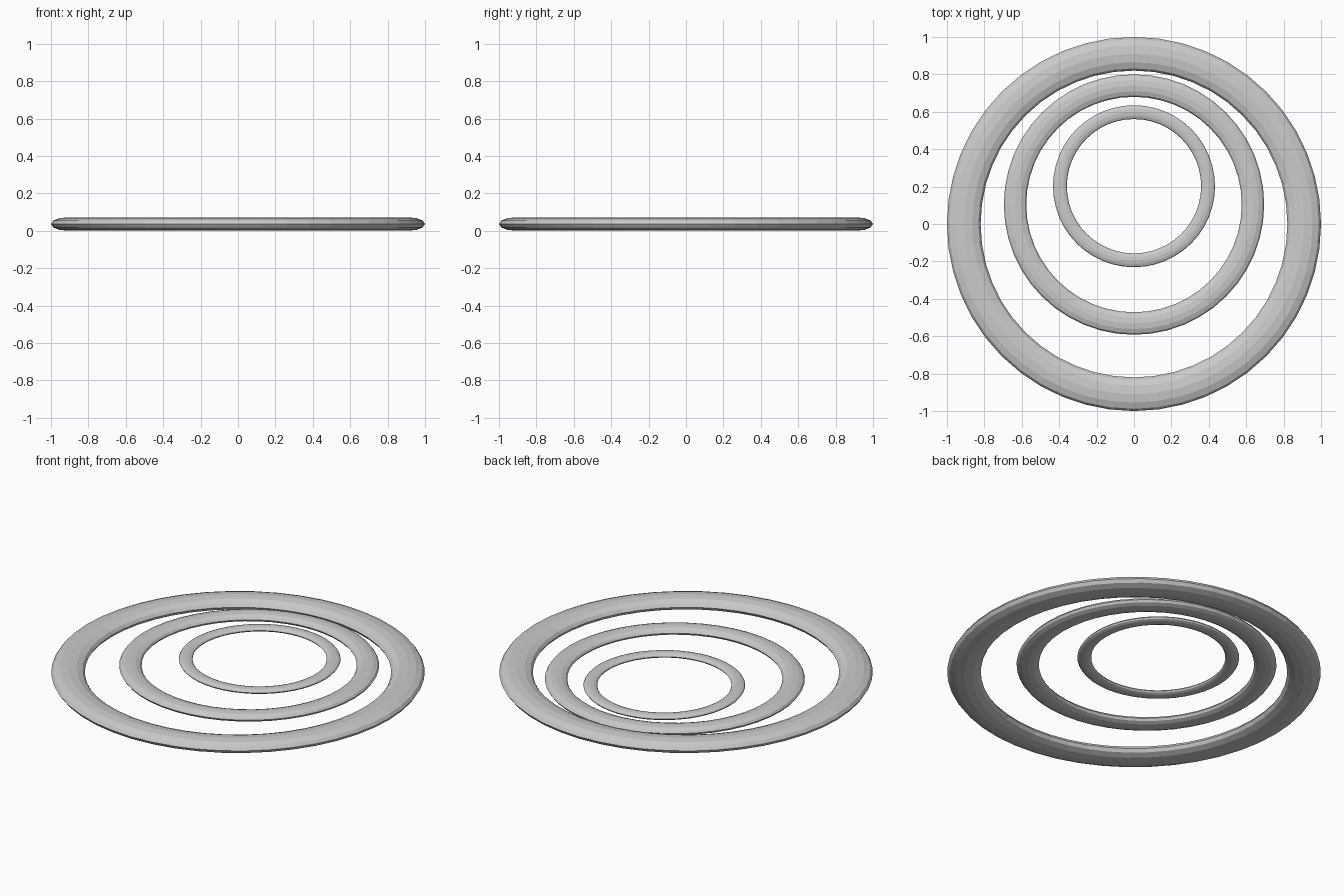
import bpy

if "Cube" in bpy.data.objects:
    bpy.data.objects.remove(bpy.data.objects["Cube"])

FLATTEN = 0.4   # tube height relative to its width
MID_Z = 0.036   # all rings share one mid-plane


def ring(name, y, outer, inner):
    """Flattened torus given by its outer and inner radius."""
    bpy.ops.mesh.primitive_torus_add(
        major_segments=48, minor_segments=12,
        major_radius=(outer + inner) / 2,
        minor_radius=(outer - inner) / 2,
        location=(0, y, MID_Z))
    ob = bpy.context.object
    ob.name = name
    ob.scale.z = FLATTEN
    bpy.ops.object.transform_apply(location=False, rotation=False, scale=True)
    bpy.ops.object.shade_flat()


# Three nested rings, each shifted towards the back
ring("outer_ring", 0.0, 1.0, 0.82)
ring("middle_ring", 0.104, 0.696, 0.576)
ring("inner_ring", 0.202, 0.433, 0.359)
